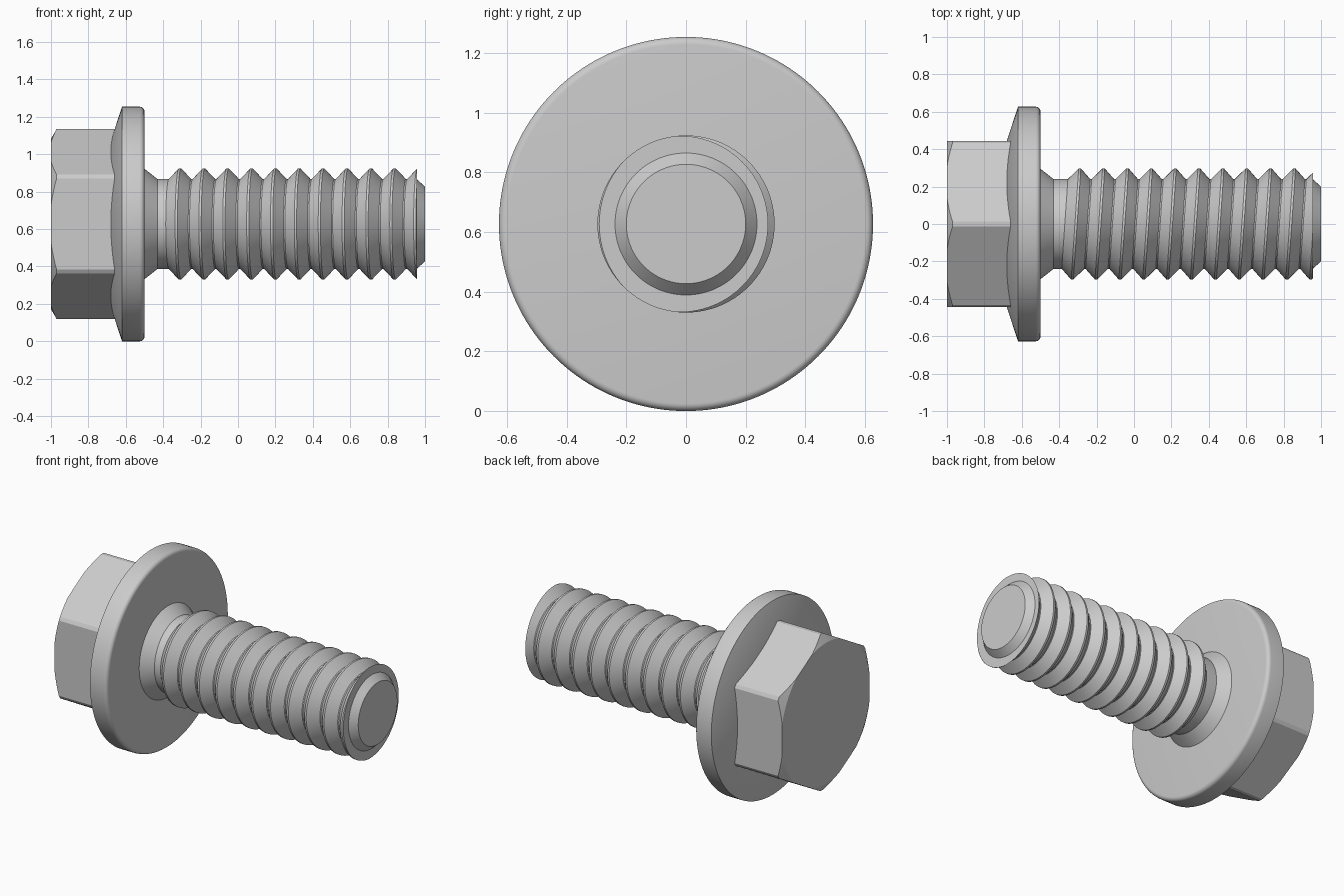
import bpy, bmesh
from math import sin, cos, pi, radians

if "Cube" in bpy.data.objects:
    bpy.data.objects.remove(bpy.data.objects["Cube"])

AXIS_Z = 0.627   # height of the bolt axis (runs along x)


def lathe(name, profile, segs=128, shear=None, cut_x=None):
    """Revolve (x, r) points about the bolt axis; shear(x) tilts rings along y."""
    bm = bmesh.new()
    rings = []
    for x, r in profile:
        s = shear(x) if shear else 0.0
        ring = []
        for i in range(segs):
            a = 2 * pi * i / segs
            y, z = r * sin(a), r * cos(a)
            ring.append(bm.verts.new((x + s * y, y, z + AXIS_Z)))
        rings.append(ring)
    for a, b in zip(rings, rings[1:]):
        for i in range(segs):
            j = (i + 1) % segs
            bm.faces.new((a[i], a[j], b[j], b[i]))
    bm.faces.new(rings[0])
    bm.faces.new(rings[-1])
    if cut_x is not None:
        geom = bm.verts[:] + bm.edges[:] + bm.faces[:]
        bmesh.ops.bisect_plane(bm, geom=geom, plane_co=(cut_x, 0, 0),
                               plane_no=(1, 0, 0), clear_outer=True)
        bmesh.ops.holes_fill(bm, edges=[e for e in bm.edges if e.is_boundary], sides=0)
    bmesh.ops.recalc_face_normals(bm, faces=bm.faces[:])
    mesh = bpy.data.meshes.new(name)
    bm.to_mesh(mesh)
    bm.free()
    ob = bpy.data.objects.new(name, mesh)
    bpy.context.collection.objects.link(ob)
    return ob


def activate(ob):
    bpy.ops.object.select_all(action='DESELECT')
    ob.select_set(True)
    bpy.context.view_layer.objects.active = ob


# Hex head: prism trimmed by a chamfered turned blank
head = lathe("hex_head", [(-1.0, 0.445 / cos(pi / 6)), (-0.6, 0.445 / cos(pi / 6))], segs=6)
blank = lathe("head_blank", [(-1.05, 0.368), (-0.97, 0.507), (-0.55, 0.507)], segs=192)
mod = head.modifiers.new("trim", 'BOOLEAN')
mod.operation = 'INTERSECT'
mod.solver = 'EXACT'
mod.object = blank
activate(head)
bpy.ops.object.modifier_apply(modifier=mod.name)
bpy.data.objects.remove(blank)

# Flange: conical back, rounded bearing-side rim
R, F = 0.627, 0.025
rim = [(-0.5 - F + F * sin(t), R - F + F * cos(t)) for t in (pi / 2 * k / 6 for k in range(7))]
flange = lathe("flange", [(-0.69, 0.415), (-0.62, R)] + rim, segs=160)

# Shank: flared neck followed by tilted thread rings, cut off square near the tip
PITCH, ROOT, CREST = 0.1275, 0.24, 0.297
shank_profile = [(-0.51, 0.303), (-0.43, ROOT)]
for k in range(11):
    c = -0.31 + k * PITCH
    shank_profile += [(c - 0.06, ROOT), (c - 0.006, CREST), (c + 0.006, CREST), (c + 0.06, ROOT)]
shank = lathe("threaded_shank", shank_profile,
              shear=lambda x: 0.068 if x > -0.4 else 0.0, cut_x=0.957)

# Chamfered tip
tip = lathe("tip", [(0.94, 0.238), (0.957, 0.238), (1.0, 0.2)])

for ob in (head, flange, shank, tip):
    activate(ob)
    bpy.ops.object.shade_smooth_by_angle(angle=radians(20))
